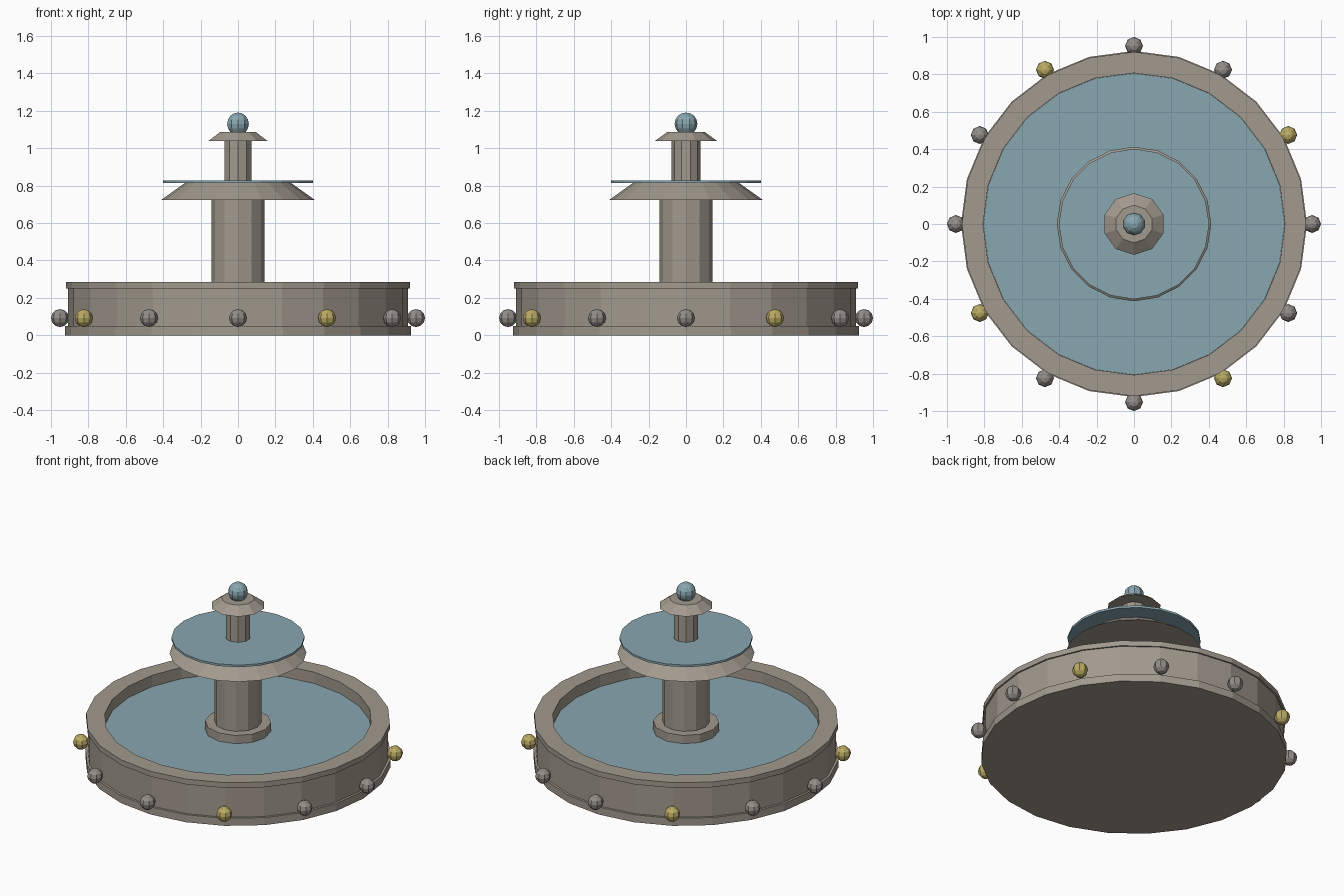
import bpy, bmesh, math

if "Cube" in bpy.data.objects:
    bpy.data.objects.remove(bpy.data.objects["Cube"])


def material(name, rgb):
    m = bpy.data.materials.new(name)
    m.diffuse_color = (*rgb, 1)
    m.use_nodes = True
    m.node_tree.nodes["Principled BSDF"].inputs["Base Color"].default_value = m.diffuse_color
    return m


STONE = material("warm stone", (0.36, 0.32, 0.27))
WATER = material("water blue", (0.25, 0.385, 0.434))
GOLD = material("gold", (0.50, 0.41, 0.13))
GREY = material("grey stone", (0.29, 0.27, 0.25))


def finish(name, bm, mat):
    bmesh.ops.recalc_face_normals(bm, faces=bm.faces)
    mesh = bpy.data.meshes.new(name)
    bm.to_mesh(mesh)
    bm.free()
    mesh.materials.append(mat)
    ob = bpy.data.objects.new(name, mesh)
    bpy.context.collection.objects.link(ob)
    return ob


def lathe(name, profile, sides, mat):
    """Solid of revolution; the first and last rings are capped."""
    bm = bmesh.new()
    rings = []
    for r, z in profile:
        rings.append([bm.verts.new((r * math.sin(2 * math.pi * i / sides),
                                    r * math.cos(2 * math.pi * i / sides), z))
                      for i in range(sides)])
    for a, b in zip(rings, rings[1:]):
        for i in range(sides):
            j = (i + 1) % sides
            bm.faces.new((a[i], a[j], b[j], b[i]))
    bm.faces.new(rings[0])
    bm.faces.new(rings[-1])
    return finish(name, bm, mat)


def ball(name, loc, r, seg, rings, mat):
    bm = bmesh.new()
    bmesh.ops.create_uvsphere(bm, u_segments=seg, v_segments=rings, radius=r)
    ob = finish(name, bm, mat)
    ob.location = loc
    return ob


# Lower basin with plinth, wall and rim
lathe("basin", [(0.925, 0), (0.925, 0.05), (0.91, 0.05), (0.91, 0.25),
                (0.92, 0.25), (0.92, 0.285), (0.807, 0.285), (0.807, 0.17)], 24, STONE)
lathe("basin_water", [(0.806, 0.18), (0.806, 0.21)], 24, WATER)

# Central column with foot
lathe("column_foot", [(0.2, 0.18), (0.2, 0.265)], 12, STONE)
lathe("column", [(0.142, 0.2), (0.142, 0.73)], 12, STONE)

# Upper tier
lathe("upper_bowl", [(0.413, 0.722), (0.28, 0.817)], 20, STONE)
lathe("upper_water", [(0.402, 0.814), (0.402, 0.828)], 20, WATER)

# Upper column, cap and finial
lathe("upper_column", [(0.077, 0.82), (0.077, 1.05)], 10, STONE)
lathe("cap", [(0.165, 1.04), (0.1, 1.087)], 10, STONE)
ball("finial_ball", (0, 0, 1.13), 0.061, 10, 8, WATER)

# Twelve balls around the base, every third one gold
for k in range(12):
    a = math.radians(30 * k)
    ball(f"rim_ball_{k + 1}", (0.952 * math.cos(a), 0.952 * math.sin(a), 0.092),
         0.048, 8, 6, GOLD if k % 3 == 1 else GREY)
